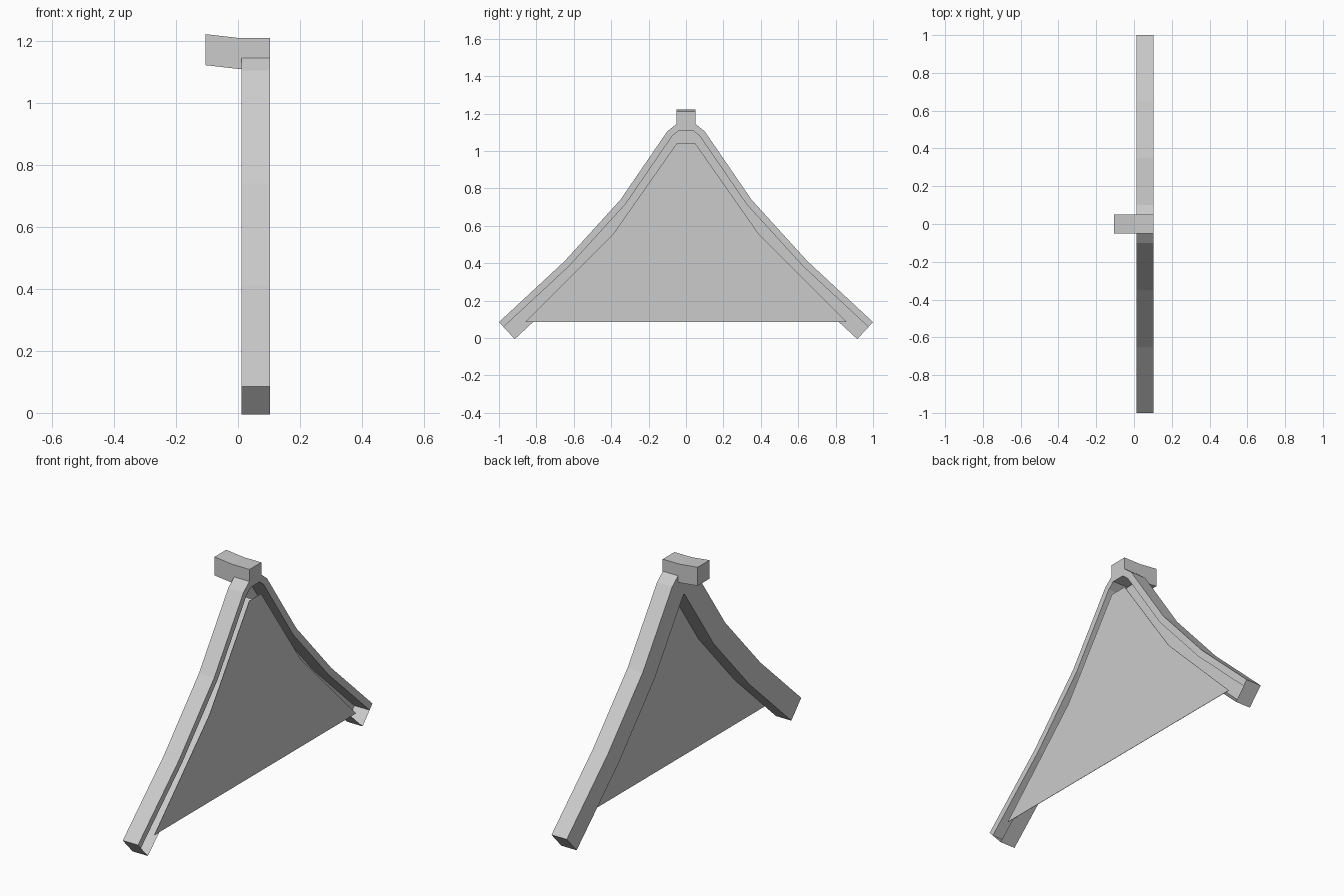
import bpy
import bmesh
from mathutils import Vector

cube = bpy.data.objects.get("Cube")
if cube:
    bpy.data.objects.remove(cube, do_unlink=True)

grey = bpy.data.materials.new("pale_grey")
grey.use_nodes = True
grey.diffuse_color = (0.6, 0.6, 0.6, 1)
grey.node_tree.nodes["Principled BSDF"].inputs["Base Color"].default_value = (0.6, 0.6, 0.6, 1)

BACK, FRONT = 0.012, 0.103
ROOF = [(-1, 0.085), (-0.65, 0.41), (-0.35, 0.74), (-0.1, 1.105), (0, 1.185)]


def mirrored(half):
    """Complete a left half outline across the centre line."""
    return half + [(-y, z) for y, z in reversed(half) if y != 0]


def inset(path, depth):
    """Mitred offset of a path towards its lower side."""
    pts = [Vector(p) for p in path]
    out = []
    for i, p in enumerate(pts):
        dirs = []
        if i > 0:
            dirs.append((p - pts[i - 1]).normalized())
        if i < len(pts) - 1:
            dirs.append((pts[i + 1] - p).normalized())
        normals = [Vector((d.y, -d.x)) for d in dirs]
        m = sum(normals, Vector((0, 0))).normalized()
        out.append(p + m * depth / m.dot(normals[0]))
    return out


def finish(bm, name):
    bmesh.ops.remove_doubles(bm, verts=bm.verts, dist=0.0001)
    bmesh.ops.recalc_face_normals(bm, faces=bm.faces)
    mesh = bpy.data.meshes.new(name)
    bm.to_mesh(mesh)
    bm.free()
    mesh.materials.append(grey)
    obj = bpy.data.objects.new(name, mesh)
    bpy.context.collection.objects.link(obj)


def prism(name, outline, axis, lo, hi):
    """Extrude an outline along x, or along y for side profiles."""
    bm = bmesh.new()
    if axis == "x":
        verts = [bm.verts.new((lo, a, b)) for a, b in outline]
        step = (hi - lo, 0, 0)
    else:
        verts = [bm.verts.new((a, lo, b)) for a, b in outline]
        step = (0, hi - lo, 0)
    face = bm.faces.new(verts)
    res = bmesh.ops.extrude_face_region(bm, geom=[face], use_keep_orig=True)
    moved = [v for v in res["geom"] if isinstance(v, bmesh.types.BMVert)]
    bmesh.ops.translate(bm, verts=moved, vec=step)
    finish(bm, name)


# Solid upper board of the bent rafters
path = mirrored(ROOF)
lip = inset(path, 0.036)
under = inset(path, 0.124)
prism("rafter_cap", path + lip[::-1], "x", BACK, FRONT)

# Thin channel below the cap: back wall, underside and foot ends, open at the front
bm = bmesh.new()


def row(points, x):
    return [bm.verts.new((x, p[0], p[1])) for p in points]


top, low, edge = row(lip, BACK), row(under, BACK), row(under, FRONT)
for i in range(len(path) - 1):
    for a, b in ((top, low), (low, edge)):
        bm.faces.new((a[i], a[i + 1], b[i + 1], b[i]))
for i in (0, -1):
    corner = bm.verts.new((FRONT, lip[i][0], lip[i][1]))
    bm.faces.new((top[i], low[i], edge[i], corner))
finish(bm, "rafter_channel")

# Flat gable panel across the open front
panel = mirrored([(-0.86, 0.085), (-0.39, 0.555), (-0.05, 1.04)])
prism("gable_panel", panel, "x", FRONT - 0.002, FRONT)

# Ridge beam with a slightly raised tail
beam = [(0.104, 1.11), (0, 1.11), (-0.105, 1.122),
        (-0.105, 1.222), (0, 1.21), (0.104, 1.21)]
prism("ridge_beam", beam, "y", -0.05, 0.05)
